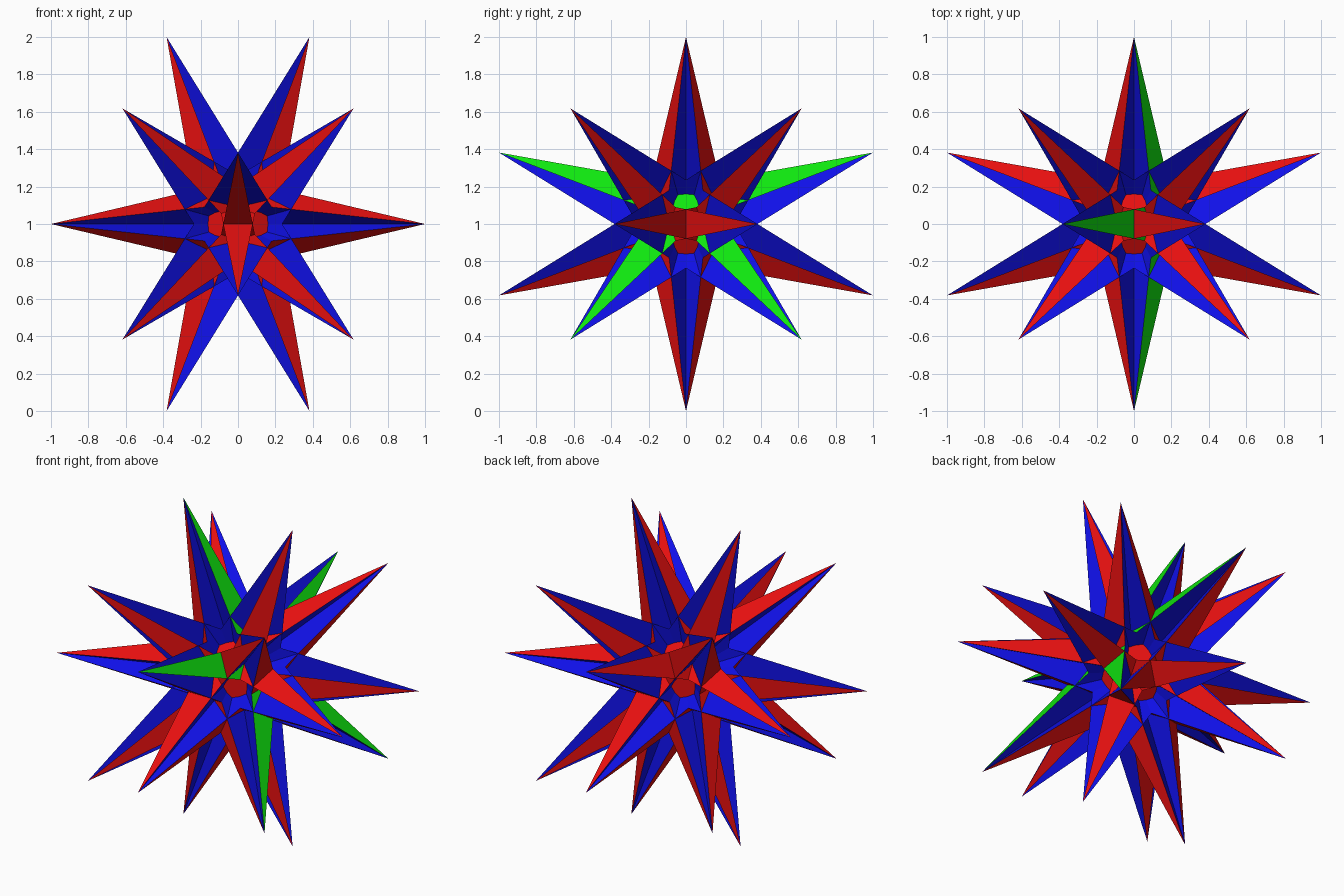
import bpy, bmesh, math
from mathutils import Vector, Matrix

cube = bpy.data.objects.get("Cube")
if cube:
    bpy.data.objects.remove(cube, do_unlink=True)


def material(name, rgb):
    m = bpy.data.materials.new(name)
    m.use_nodes = True
    m.diffuse_color = (*rgb, 1)
    m.node_tree.nodes["Principled BSDF"].inputs["Base Color"].default_value = (*rgb, 1)
    return m


red = material("red", (0.8, 0.005, 0.005))
green = material("green", (0.005, 0.8, 0.005))
blue = material("blue", (0.005, 0.005, 0.8))

PHI = (1 + math.sqrt(5)) / 2
TIP = 1 / PHI ** 2                               # short coordinate of a spike tip
AXIS = Vector((0, 1, PHI)).normalized()          # five-fold axis
DEPTH = AXIS.dot(Vector((0, 1, -TIP)))           # star plane to centre
OUTER = math.sqrt(1 + TIP ** 2 - DEPTH ** 2)     # star point radius
SLOPE = math.tan(math.radians(18)) / 3           # half-width of a star point
INNER = SLOPE * OUTER / (math.sin(math.pi / 5) + SLOPE * math.cos(math.pi / 5))


def star_mesh(name, cap):
    """Five-pointed star cap with blue walls running down to a common centre."""
    bm = bmesh.new()
    apex = bm.verts.new((0, 0, 0))
    ring = []
    for i in range(10):
        r, a = (INNER if i % 2 else OUTER), i * math.pi / 5
        ring.append(bm.verts.new((r * math.cos(a), r * math.sin(a), DEPTH)))
    bm.faces.new(ring).material_index = 0
    for i in range(10):
        bm.faces.new((apex, ring[(i + 1) % 10], ring[i])).material_index = 1
    me = bpy.data.meshes.new(name)
    bm.to_mesh(me)
    bm.free()
    me.materials.append(cap)
    me.materials.append(blue)
    return me


red_star = star_mesh("red_star", red)
green_star = star_mesh("green_star", green)


def cycle(v, k):
    return Vector([v[(i - k) % 3] for i in range(3)])


# Twelve star cones, one along each five-fold axis
for k in range(3):
    for s in (1, -1):
        for u in (1, -1):
            n = cycle((0, s, u * PHI), k).normalized()
            tip = cycle((0, s, -u * TIP), k)
            e1 = (tip - n * DEPTH).normalized()
            e2 = n.cross(e1)
            is_green = n.x > 0.6 and n.z > 0.3
            ob = bpy.data.objects.new("green_star_cone" if is_green else "red_star_cone",
                                      green_star if is_green else red_star)
            bpy.context.collection.objects.link(ob)
            ob.matrix_world = Matrix.Translation((0, 0, 1)) @ Matrix((e1, e2, n)).transposed().to_4x4()
